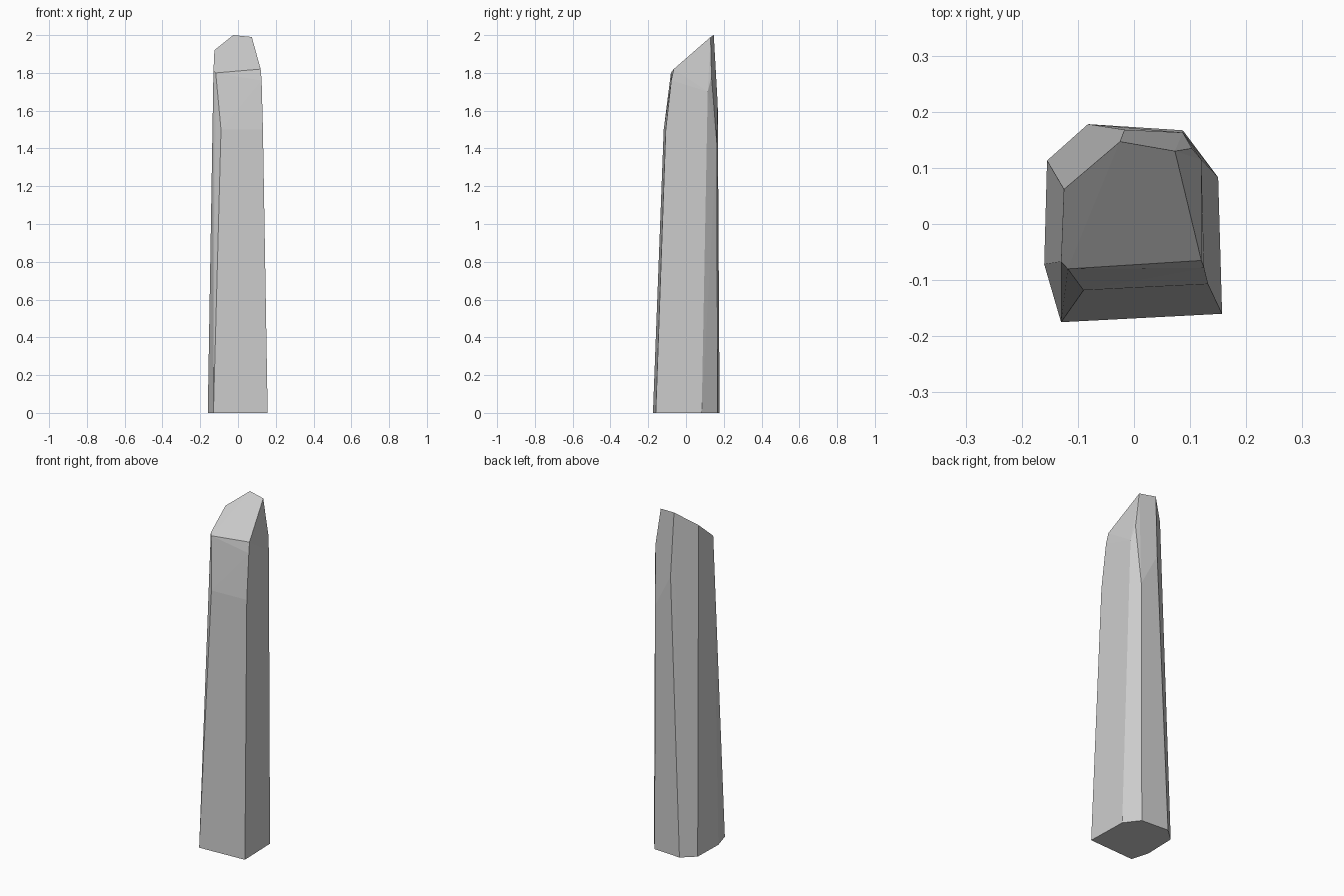
import bpy
import bmesh
from math import radians

cube = bpy.data.objects.get("Cube")
if cube:
    bpy.data.objects.remove(cube, do_unlink=True)

# Footprint of the pillar, counter-clockwise from the front right corner
base = [(-.13, -.175), (.157, -.16), (.15, .083), (.087, .167),
        (-.082, .178), (-.155, .113), (-.16, -.072)]

# Corners where the tapering sides break inward
shoulder = [(-.09, -.118, 1.5), (.132, -.107, 1.5), (.125, -.078, 1.76),
            (.12, .115, 1.7), (.103, .135, 1.78), (.087, .163, 1.43),
            (-.017, .168, 1.63)]

# Sloping cut at the tip
tip = [(-.118, -.08, 1.8), (.12, -.065, 1.82), (.073, .13, 1.99),
       (-.025, .147, 2), (-.125, .062, 1.92), (-.13, -.067, 1.81)]

# Wrap the corners in flat facets
bm = bmesh.new()
for co in [(x, y, 0) for x, y in base] + shoulder + tip:
    bm.verts.new(co)
hull = bmesh.ops.convex_hull(bm, input=bm.verts[:])
loose = [v for v in bm.verts if not v.link_faces]
bmesh.ops.delete(bm, geom=loose, context='VERTS')
bmesh.ops.dissolve_limit(bm, angle_limit=radians(1.2),
                         verts=bm.verts[:], edges=bm.edges[:])
bmesh.ops.recalc_face_normals(bm, faces=bm.faces[:])

mesh = bpy.data.meshes.new("stone_pillar")
bm.to_mesh(mesh)
bm.free()
pillar = bpy.data.objects.new("stone_pillar", mesh)
bpy.context.collection.objects.link(pillar)

# Plain grey stone
grey = bpy.data.materials.new("light_grey_stone")
grey.use_nodes = True
colour = (.6, .6, .6, 1)
grey.diffuse_color = colour
grey.node_tree.nodes["Principled BSDF"].inputs["Base Color"].default_value = colour
mesh.materials.append(grey)
